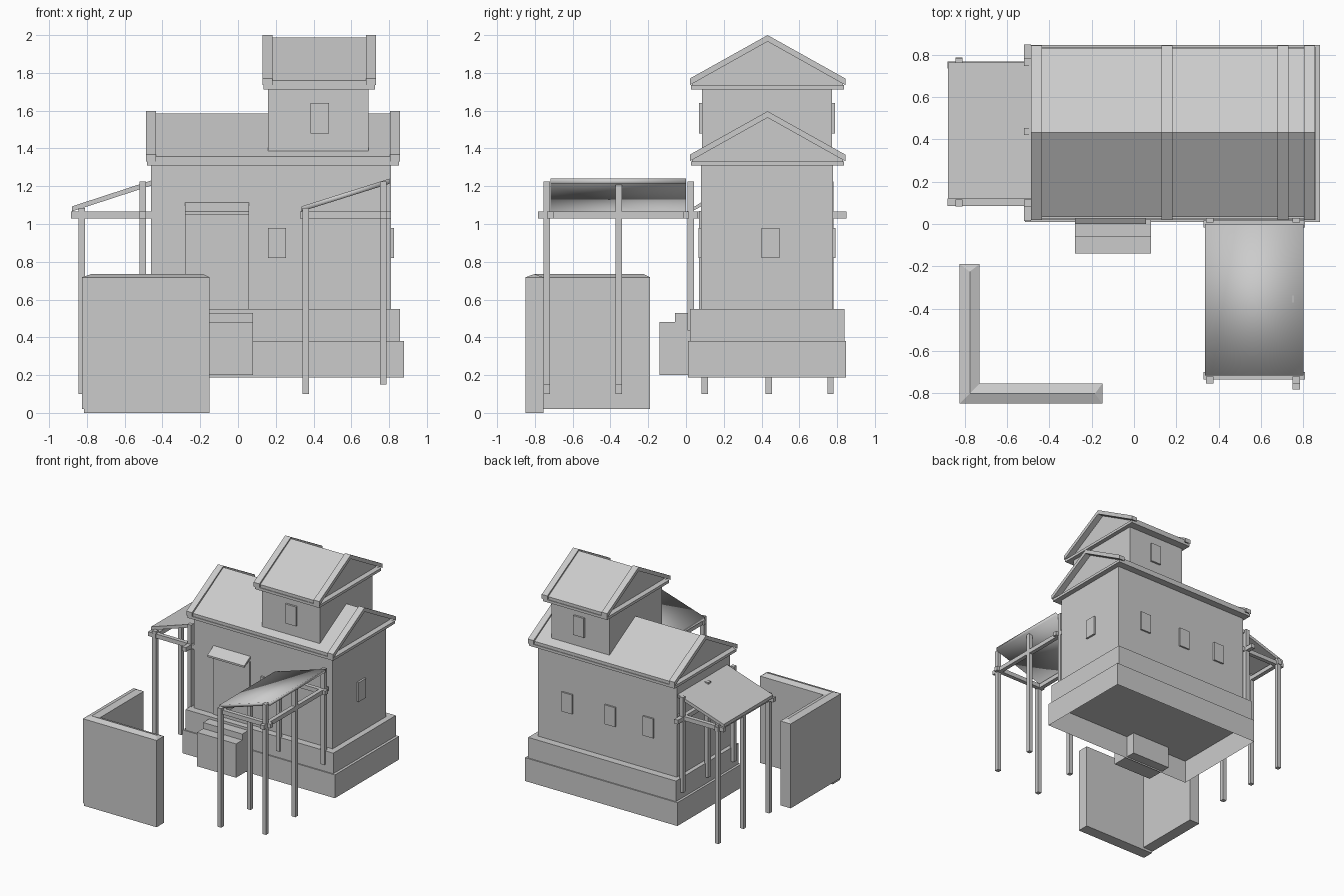
import bpy, bmesh

if "Cube" in bpy.data.objects:
    bpy.data.objects.remove(bpy.data.objects["Cube"])

def mesh_object(name, verts, faces, smooth=False):
    me = bpy.data.meshes.new(name)
    me.from_pydata(verts, [], faces)
    bm = bmesh.new()
    bm.from_mesh(me)
    bmesh.ops.recalc_face_normals(bm, faces=bm.faces)
    bm.to_mesh(me)
    bm.free()
    if smooth:
        me.shade_smooth()
    ob = bpy.data.objects.new(name, me)
    bpy.context.collection.objects.link(ob)
    return ob

def extrude(name, profile, a, b, axis='x', smooth=False):
    """Extrude a 2D profile: (y, z) along x, or (x, z) along y."""
    n = len(profile)
    if axis == 'x':
        verts = [(t, p, q) for t in (a, b) for p, q in profile]
    else:
        verts = [(p, t, q) for t in (a, b) for p, q in profile]
    faces = [tuple(range(n)), tuple(range(n, 2 * n))]
    faces += [(i, (i + 1) % n, (i + 1) % n + n, i + n) for i in range(n)]
    return mesh_object(name, verts, faces, smooth)

def box(name, x0, x1, y0, y1, z0, z1):
    return extrude(name, [(y0, z0), (y1, z0), (y1, z1), (y0, z1)], x0, x1)

# Stepped base, the lower tier open underneath
lower = box("base_lower", -0.515, 0.88, 0.01, 0.848, 0.187, 0.38)
bm = bmesh.new()
bm.from_mesh(lower.data)
bmesh.ops.delete(bm, geom=[f for f in bm.faces if f.normal.z < -0.9], context='FACES')
bm.to_mesh(lower.data)
bm.free()
box("base_upper", -0.495, 0.858, 0.02, 0.838, 0.38, 0.55)

# House body and tower
box("house_body", -0.46, 0.81, 0.08, 0.777, 0.55, 1.31)
box("tower_body", 0.16, 0.69, 0.085, 0.772, 1.385, 1.715)

# Gabled roofs with raised boards at both ends
YC = 0.432
def gable_roof(name, x0, x1, z):
    box(name + "_eave", x0 + 0.005, x1 - 0.005, YC - 0.405, YC + 0.405, z, z + 0.022)
    extrude(name + "_slopes", [(YC - 0.4, z + 0.01), (YC + 0.4, z + 0.01),
            (YC + 0.4, z + 0.047), (YC, z + 0.275), (YC - 0.4, z + 0.047)],
            x0 + 0.05, x1 - 0.05)
    chevron = [(YC - 0.412, z + 0.022), (YC, z + 0.253), (YC + 0.412, z + 0.022),
               (YC + 0.412, z + 0.057), (YC, z + 0.287), (YC - 0.412, z + 0.057)]
    for side, a in (("left", x0), ("right", x1 - 0.052)):
        extrude(f"{name}_board_{side}", chevron, a, a + 0.052)

gable_roof("house_roof", -0.487, 0.857, 1.31)
gable_roof("tower_roof", 0.13, 0.73, 1.713)

# Windows
def window(name, x, y, z, along='x'):
    hx, hy = (0.048, 0.016) if along == 'x' else (0.016, 0.048)
    box(name, x - hx, x + hx, y - hy, y + hy, z - 0.08, z + 0.08)

window("window_front", 0.207, 0.081, 0.90)
window("window_right", 0.81, 0.447, 0.90, 'y')
for i, x in enumerate((0.54, 0.145, -0.205)):
    window(f"window_back_{i}", x, 0.775, 0.90)
window("tower_window_front", 0.433, 0.085, 1.56)
window("tower_window_back", 0.433, 0.772, 1.56)

# Door, its sloped canopy and the steps
box("door", -0.28, 0.057, 0.07, 0.1, 0.55, 1.07)
extrude("door_canopy", [(0.09, 1.12), (0.0, 1.065), (0.0, 1.05), (0.09, 1.098)], -0.28, 0.057)
box("step_lower", -0.278, 0.08, -0.14, 0.09, 0.2, 0.48)
box("step_upper", -0.278, 0.08, -0.058, 0.09, 0.48, 0.53)

# Lean-to porches: low posts, high posts, beams and a sloped slab
W = 0.017
def porch(name, x_low, x_high, ys, feet_low, feet_high, roof, roof_y, beam_x, beam_ys, low_y, high_y):
    for i, y in enumerate(ys):
        box(f"{name}_low_post_{i}", x_low - W, x_low + W, y - W, y + W, feet_low[i], 1.085)
        box(f"{name}_high_post_{i}", x_high - W, x_high + W, y - W, y + W, feet_high[i], 1.225)
    for i, y in enumerate(beam_ys):
        box(f"{name}_cross_beam_{i}", *beam_x, y - W, y + W, 1.03, 1.065)
    box(name + "_low_beam", x_low - W, x_low + W, *low_y, 1.03, 1.065)
    box(name + "_high_beam", x_high - W, x_high + W, *high_y, 1.03, 1.065)
    (xa, za), (xb, zb) = roof
    extrude(name + "_roof", [(xa, za - 0.027), (xb, zb - 0.027), (xb, zb), (xa, za)],
            *roof_y, axis='y', smooth=(name == "right_porch"))

porch("left_porch", -0.828, -0.504, (0.10, 0.437, 0.765), (0.1,) * 3, (0.437,) * 3,
      ((-0.88, 1.093), (-0.46, 1.23)), (0.12, 0.763), (-0.883, -0.455), (0.103, 0.752),
      (0.082, 0.788), (0.015, 0.85))
porch("right_porch", 0.358, 0.768, (-0.738, -0.355, 0.025), (0.1, 0.1, 0.437), (0.15, 0.15, 0.437),
      ((0.335, 1.093), (0.802, 1.24)), (-0.718, 0.0), (0.328, 0.81), (-0.718, 0.0),
      (-0.752, 0.025), (-0.784, 0.06))

# L-shaped garden wall: each wing has a ridged coping, mitred at the corner
outer = [(-0.825, -0.85), (-0.15, -0.85), (-0.15, -0.755), (-0.73, -0.755), (-0.73, -0.19), (-0.825, -0.19)]
ridge = [(-0.777, -0.803), (-0.185, -0.803), (-0.777, -0.225)]
verts = [(x, y, 0.02) for x, y in outer] + [(x, y, 0.718) for x, y in outer]
verts += [(x, y, 0.735) for x, y in ridge]
faces = [(0, 1, 2, 3, 4, 5)] + [(i, (i + 1) % 6, (i + 1) % 6 + 6, i + 6) for i in range(6)]
faces += [(6, 7, 13, 12), (7, 8, 13), (8, 9, 12, 13), (9, 10, 14, 12), (10, 11, 14), (11, 6, 12, 14)]
mesh_object("garden_wall", verts, faces)
box("garden_wall_footing", -0.815, -0.15, -0.85, -0.755, 0.0, 0.02)
